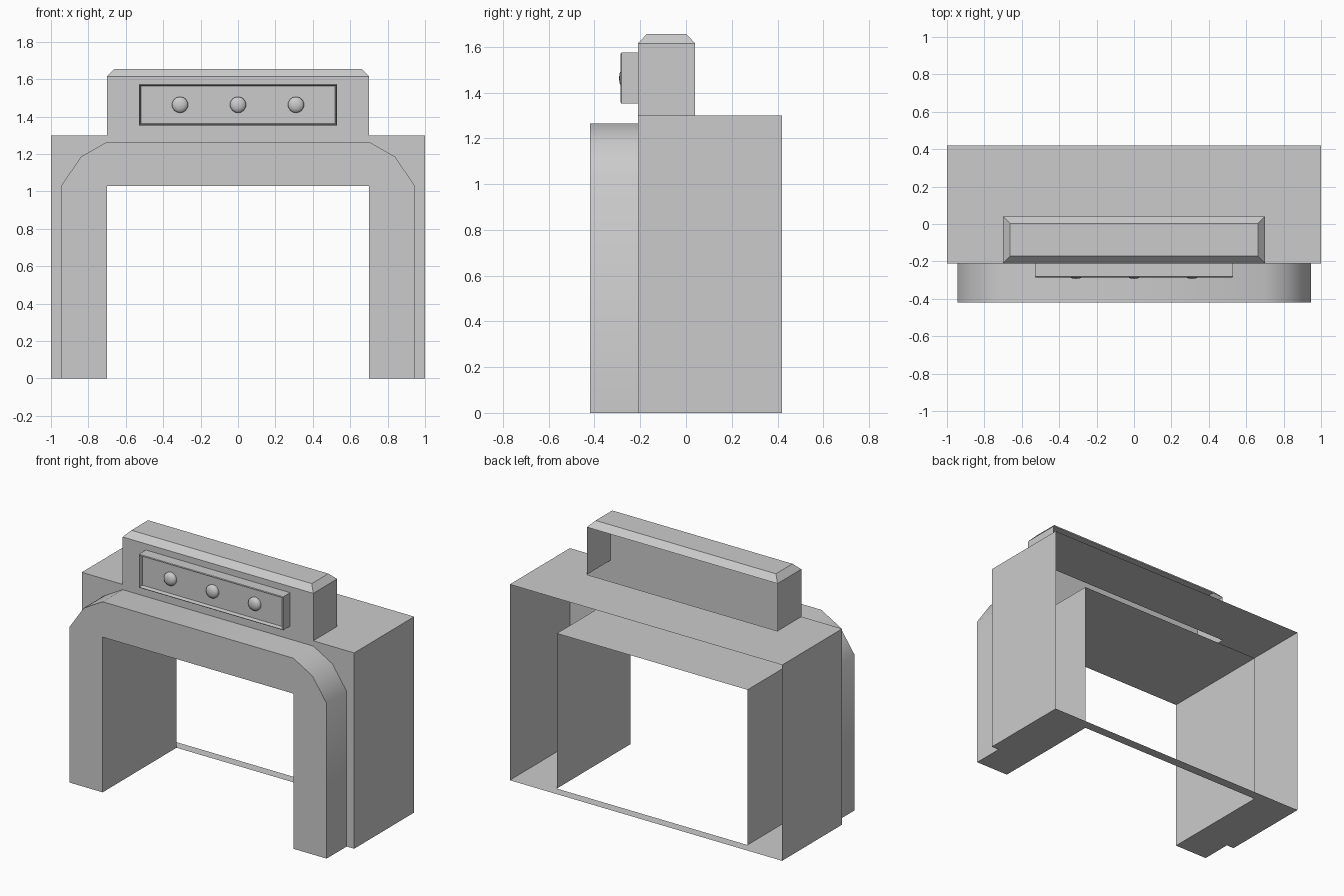
import bpy, bmesh, math
from mathutils import Matrix

if "Cube" in bpy.data.objects:
    bpy.data.objects.remove(bpy.data.objects["Cube"], do_unlink=True)

grey = bpy.data.materials.new("plain grey")
grey.use_nodes = True
grey.diffuse_color = (0.6, 0.6, 0.6, 1)
grey.node_tree.nodes["Principled BSDF"].inputs["Base Color"].default_value = (0.6, 0.6, 0.6, 1)

FRONT, BACK, TUNNEL_END, ARCH_FRONT = -0.21, 0.42, 0.355, -0.42
LEG, OPENING, ROOF = 0.7, 1.03, 1.3


def finish(name, bm, smooth=None):
    """Turn a bmesh into a grey object."""
    bmesh.ops.remove_doubles(bm, verts=bm.verts, dist=0.0005)
    bmesh.ops.recalc_face_normals(bm, faces=bm.faces)
    mesh = bpy.data.meshes.new(name)
    bm.to_mesh(mesh)
    bm.free()
    mesh.materials.append(grey)
    obj = bpy.data.objects.new(name, mesh)
    bpy.context.collection.objects.link(obj)
    if smooth:
        bpy.ops.object.select_all(action='DESELECT')
        obj.select_set(True)
        bpy.context.view_layer.objects.active = obj
        bpy.ops.object.shade_smooth_by_angle(angle=math.radians(smooth))
    return obj


def face(bm, points):
    return bm.faces.new([bm.verts.new(p) for p in points])


def sweep(bm, path, y0, y1):
    """Walls along an open x-z path, running from y0 to y1."""
    for (xa, za), (xb, zb) in zip(path, path[1:]):
        face(bm, [(xa, y0, za), (xb, y0, zb), (xb, y1, zb), (xa, y1, za)])


def mirrored(half):
    """Complete a right-hand half outline with its mirror image."""
    return half + [(-x, v) for x, v in reversed(half)]


opening = mirrored([(LEG, 0), (LEG, OPENING)])

# Body: hollow shell, open at the back, with a tunnel through it
outer = mirrored([(1, 0), (1, ROOF)])
bm = bmesh.new()
face(bm, [(x, FRONT, z) for x, z in outer + opening[::-1]])
for s in (-1, 1):
    sweep(bm, [(s, 0), (s, ROOF)], FRONT, BACK)
sweep(bm, opening, FRONT, TUNNEL_END)
roof = mirrored([(1, BACK), (1, FRONT), (LEG, FRONT), (LEG, 0.04)])
face(bm, [(x, y, ROOF) for x, y in roof])
floor = mirrored([(1, BACK), (1, FRONT), (LEG, FRONT), (LEG, TUNNEL_END)])
face(bm, [(x, y, 0) for x, y in floor])
finish("body_shell", bm)

# Front arch with softened shoulders
arch = mirrored([(0.945, 0), (0.945, 1.03), (0.84, 1.185), (LEG, 1.265)])
bm = bmesh.new()
face(bm, [(x, ARCH_FRONT, z) for x, z in arch + opening[::-1]])
sweep(bm, arch, ARCH_FRONT, FRONT)
sweep(bm, opening, ARCH_FRONT, FRONT)
for s in (-1, 1):
    sweep(bm, [(s * LEG, 0), (s * 0.945, 0)], ARCH_FRONT, FRONT)
finish("front_arch", bm, 40)


# Sign housing: open at the back and bottom, chamfered cap
def ring(inset, z):
    x, y0, y1 = LEG - inset, FRONT + inset, 0.04 - inset
    return [(-x, y0, z), (x, y0, z), (x, y1, z), (-x, y1, z)]


low, shoulder, cap = ring(0, ROOF), ring(0, 1.615), ring(0.038, 1.655)
bm = bmesh.new()
for i in range(4):
    j = (i + 1) % 4
    if i != 2:
        face(bm, [low[i], low[j], shoulder[j], shoulder[i]])
    face(bm, [shoulder[i], shoulder[j], cap[j], cap[i]])
face(bm, cap)
finish("sign_housing", bm)

# Sign panel: thin rim around a recessed face
bm = bmesh.new()
bmesh.ops.create_cube(bm, size=1, matrix=Matrix.Translation((0, -0.246, 1.463))
                      @ Matrix.Diagonal((1.06, 0.072, 0.222, 1)))
front = min(bm.faces, key=lambda f: f.calc_center_median().y)
for thickness, depth in ((0.007, 0.004), (0.008, -0.025)):
    bmesh.ops.inset_region(bm, faces=[front], thickness=thickness, depth=0)
    bmesh.ops.translate(bm, verts=front.verts, vec=(0, -depth, 0))
finish("sign_panel", bm)

# Three round lamps with domed fronts
profile = [(0.043, -0.258), (0.043, -0.274), (0.037, -0.283), (0.022, -0.29), (0, -0.293)]
for name, x in (("right_lamp", -0.31), ("middle_lamp", 0), ("left_lamp", 0.31)):
    bm = bmesh.new()
    verts = [bm.verts.new((x + r, y, 1.463)) for r, y in profile]
    edges = [bm.edges.new(pair) for pair in zip(verts, verts[1:])]
    bmesh.ops.spin(bm, geom=verts + edges, cent=(x, 0, 1.463), axis=(0, 1, 0),
                   angle=math.tau, steps=24)
    finish(name, bm, 45)
